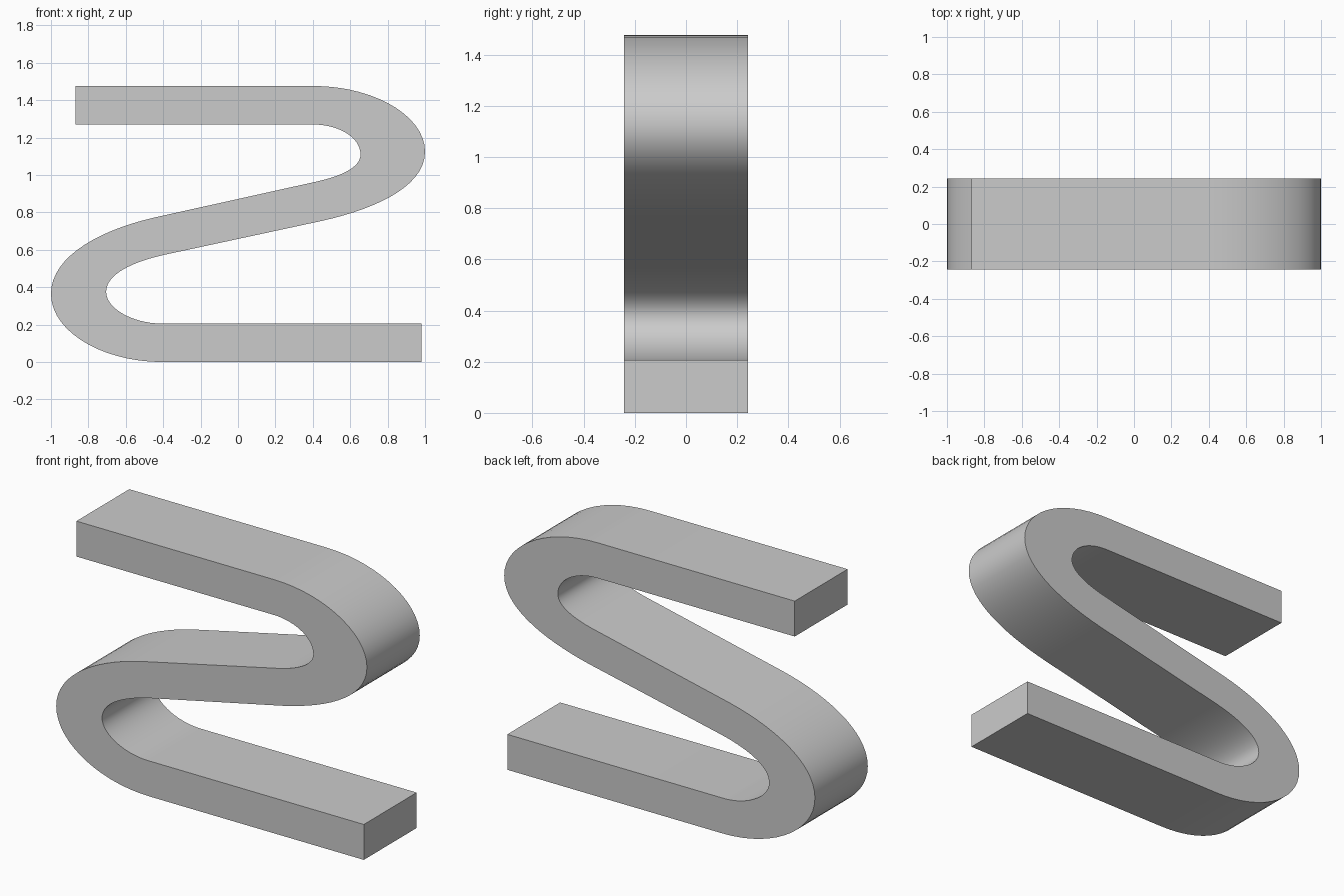
import bpy
import bmesh
from mathutils import Vector
from mathutils.geometry import interpolate_bezier

cube = bpy.data.objects.get("Cube")
if cube:
    bpy.data.objects.remove(cube, do_unlink=True)

HALF_DEPTH = 0.243
STEPS = 16

grey = bpy.data.materials.new("light_grey")
grey.use_nodes = True
colour = (0.6, 0.6, 0.6, 1)
grey.diffuse_color = colour
grey.node_tree.nodes["Principled BSDF"].inputs["Base Color"].default_value = colour


def bend(start, start_handle, tip, end_handle, end, rise):
    """Half turn through a vertical tangent at tip; rise holds both tip handle lengths."""
    s, sh, t, eh, e = (Vector((x, 0, z)) for x, z in (start, start_handle, tip, end_handle, end))
    up = Vector((0, 0, 1))
    first = interpolate_bezier(s, sh, t + up * rise[0], t, STEPS)
    second = interpolate_bezier(t, t - up * rise[1], eh, e, STEPS)
    return first + second[1:]


# Four bends: outside and inside of the upper right and lower left turns
right_outer = bend((0.4, 1.476), (0.73, 1.476), (1, 1.125), (0.74, 0.82), (0.45, 0.755), (0.19, 0.185))
right_inner = bend((0.4, 1.27), (0.54, 1.27), (0.655, 1.11), (0.55, 0.995), (0.43, 0.967), (0.09, 0.07))
left_outer = bend((-0.45, 0.772), (-0.76, 0.7), (-1, 0.365), (-0.73, 0), (-0.4, 0), (0.19, 0.2))
left_inner = bend((-0.4, 0.572), (-0.58, 0.53), (-0.705, 0.375), (-0.56, 0.206), (-0.41, 0.206), (0.09, 0.09))

# Closed outline of the ribbon, from the upper free end around and back
outline = [Vector((-0.87, 0, 1.476))] + right_outer + left_inner
outline += [Vector((0.98, 0, 0.206)), Vector((0.98, 0, 0))]
outline += left_outer[::-1] + right_inner[::-1] + [Vector((-0.87, 0, 1.27))]

# Extrude the outline through the depth
bm = bmesh.new()
front = bm.faces.new([bm.verts.new((p.x, -HALF_DEPTH, p.z)) for p in outline])
extruded = bmesh.ops.extrude_face_region(bm, geom=[front], use_keep_orig=True)
back_verts = [g for g in extruded["geom"] if isinstance(g, bmesh.types.BMVert)]
bmesh.ops.translate(bm, verts=back_verts, vec=(0, 2 * HALF_DEPTH, 0))
bmesh.ops.recalc_face_normals(bm, faces=bm.faces)

mesh = bpy.data.meshes.new("folded_ribbon")
bm.to_mesh(mesh)
bm.free()
mesh.materials.append(grey)
ribbon = bpy.data.objects.new("folded_ribbon", mesh)
bpy.context.collection.objects.link(ribbon)

# Smooth bends with crisp rims
bpy.ops.object.select_all(action="DESELECT")
ribbon.select_set(True)
bpy.context.view_layer.objects.active = ribbon
bpy.ops.object.shade_smooth_by_angle()
